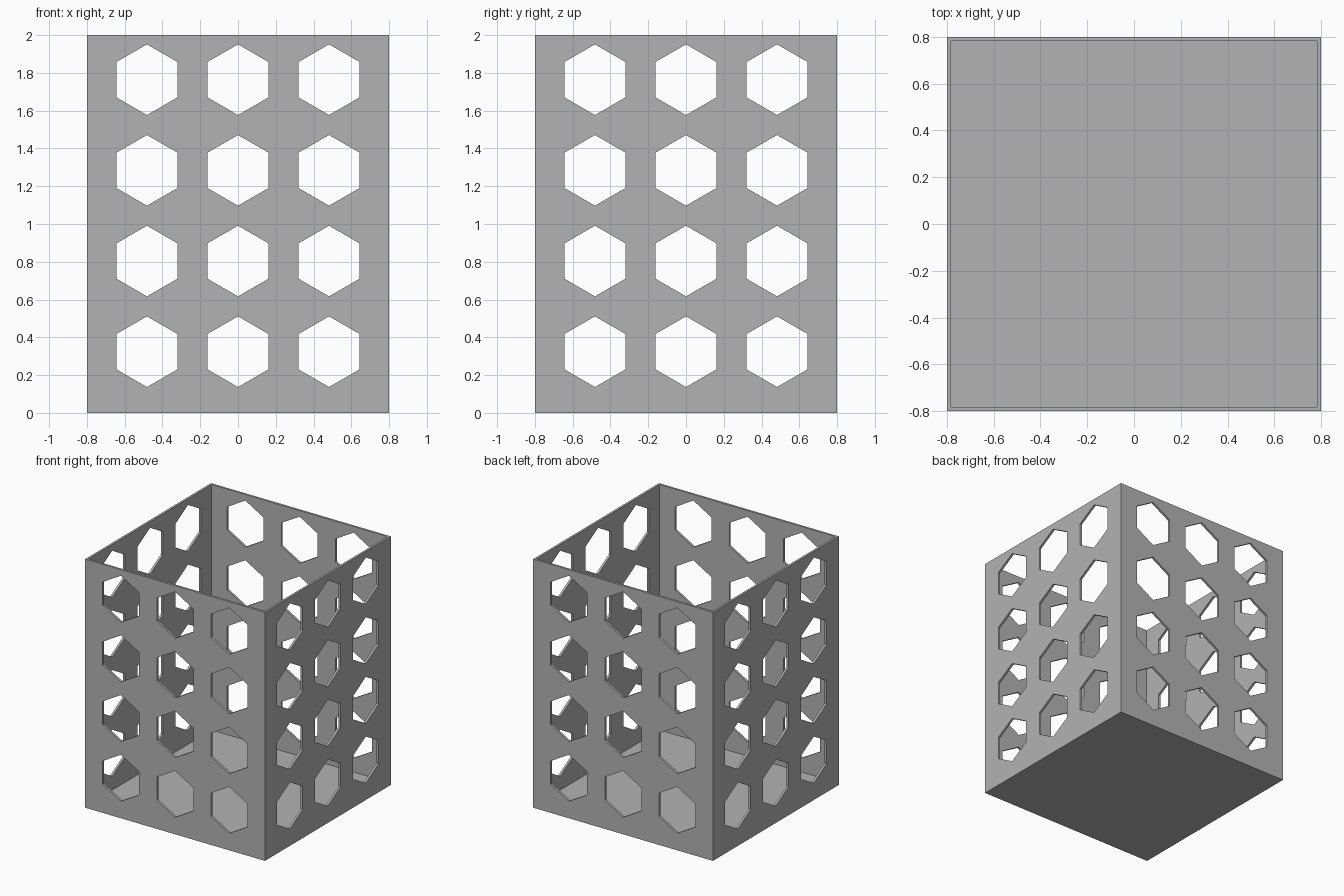
import bpy
import bmesh
from math import radians
from mathutils import Matrix, Vector

WIDTH, HEIGHT, WALL = 1.6, 2.0, 0.025
HOLE_RADIUS = 0.187
COLUMNS = [-0.482, 0, 0.482]
ROWS = [0.324 + 0.48 * i for i in range(4)]

default = bpy.data.objects.get("Cube")
if default:
    bpy.data.objects.remove(default)

grey = bpy.data.materials.new("plain grey")
grey.use_nodes = True
colour = (0.45, 0.45, 0.45, 1)
grey.diffuse_color = colour
grey.node_tree.nodes["Principled BSDF"].inputs["Base Color"].default_value = colour


def make_object(name, bm):
    bmesh.ops.recalc_face_normals(bm, faces=bm.faces)
    mesh = bpy.data.meshes.new(name)
    bm.to_mesh(mesh)
    bm.free()
    mesh.materials.append(grey)
    obj = bpy.data.objects.new(name, mesh)
    bpy.context.collection.objects.link(obj)
    return obj


# Open-topped box: inset the top and push it down to the floor
bm = bmesh.new()
bmesh.ops.create_cube(bm, size=1, matrix=Matrix.Translation((0, 0, HEIGHT / 2))
                      @ Matrix.Diagonal((WIDTH, WIDTH, HEIGHT, 1)))
bm.faces.ensure_lookup_table()
top = max(bm.faces, key=lambda f: f.calc_center_median().z)
bmesh.ops.inset_region(bm, faces=[top], thickness=WALL)
well = bmesh.ops.extrude_discrete_faces(bm, faces=[top])["faces"][0]
bmesh.ops.translate(bm, verts=well.verts, vec=Vector((0, 0, WALL - HEIGHT)))
basket = make_object("basket", bm)


# Hexagonal prisms that pass through a pair of opposite walls
def hole_cutter(name, turn):
    bm = bmesh.new()
    aim = Matrix.Rotation(turn, 4, "Z")
    lay_flat = Matrix.Rotation(radians(90), 4, "X") @ Matrix.Rotation(radians(30), 4, "Z")
    for x in COLUMNS:
        for z in ROWS:
            geo = bmesh.ops.create_cone(bm, cap_ends=True, segments=6, radius1=HOLE_RADIUS,
                                        radius2=HOLE_RADIUS, depth=WIDTH * 1.5)
            # Stand the hexagon on a point
            points = [lay_flat @ v.co for v in geo["verts"]]
            tall = max(p.z for p in points) > HOLE_RADIUS * 0.95
            fix = Matrix.Identity(4) if tall else Matrix.Rotation(radians(30), 4, "Y")
            bmesh.ops.transform(bm, verts=geo["verts"],
                                matrix=aim @ Matrix.Translation((x, 0, z)) @ fix @ lay_flat)
    cutter = make_object(name, bm)
    cutter.hide_render = True
    return cutter


cutters = [hole_cutter("front_back_cutter", 0), hole_cutter("side_cutter", radians(90))]
for cutter in cutters:
    mod = basket.modifiers.new(cutter.name, "BOOLEAN")
    mod.operation = "DIFFERENCE"
    mod.solver = "EXACT"
    mod.object = cutter

# Bake the holes and drop the cutters
bpy.context.view_layer.update()
graph = bpy.context.evaluated_depsgraph_get()
pierced = bpy.data.meshes.new_from_object(basket.evaluated_get(graph))
basket.modifiers.clear()
basket.data = pierced
for cutter in cutters:
    bpy.data.objects.remove(cutter)
pierced.materials.clear()
pierced.materials.append(grey)
for face in pierced.polygons:
    face.material_index = 0
